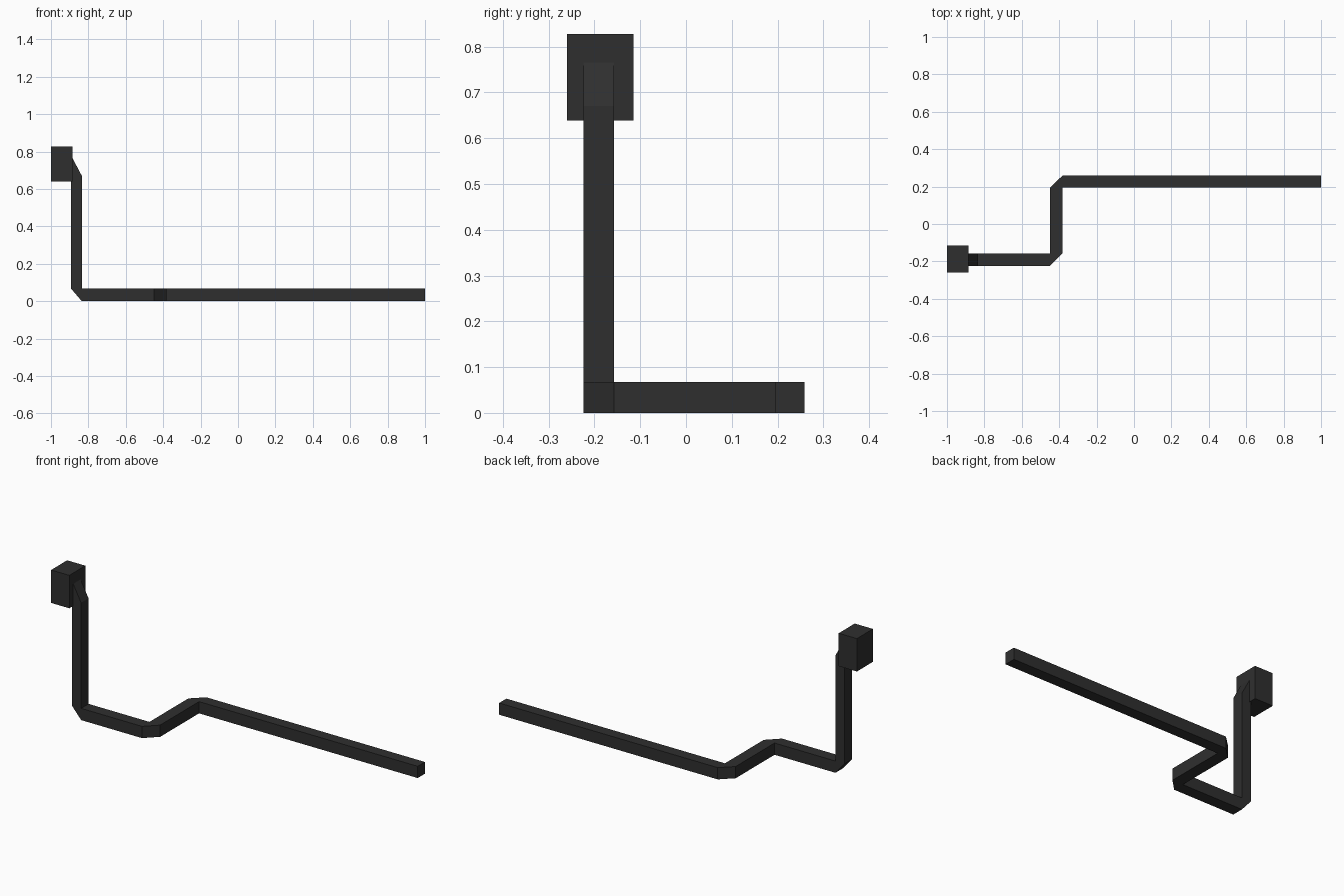
import bpy, bmesh

if "Cube" in bpy.data.objects:
    bpy.data.objects.remove(bpy.data.objects["Cube"])

dark = bpy.data.materials.new("dark grey")
dark.diffuse_color = (0.028, 0.028, 0.028, 1)
dark.use_nodes = True
dark.node_tree.nodes["Principled BSDF"].inputs["Base Color"].default_value = dark.diffuse_color


def finish(name, bm):
    bmesh.ops.remove_doubles(bm, verts=bm.verts, dist=0.0005)
    bmesh.ops.recalc_face_normals(bm, faces=bm.faces)
    mesh = bpy.data.meshes.new(name)
    bm.to_mesh(mesh)
    bm.free()
    mesh.materials.append(dark)
    bpy.context.collection.objects.link(bpy.data.objects.new(name, mesh))


# Section helpers: corners run outer/inner on the front side, then inner/outer on the back side
Y0, Y1 = -0.224, -0.157          # front run
Z0, Z1 = 0.0, 0.067              # floor run
XV0, XV1 = -0.893, -0.835        # upright
XC0, XC1 = -0.45, -0.382         # cross run
YB0, YB1 = 0.194, 0.259          # back run


def across_z(z):
    return [(XV0, Y0, z), (XV1, Y0, z), (XV1, Y1, z), (XV0, Y1, z)]


def across_x(x, y0, y1, z0=Z0, z1=Z1):
    return [(x, y0, z0), (x, y0, z1), (x, y1, z1), (x, y1, z0)]


def across_y(y):
    return [(XC1, y, Z0), (XC1, y, Z1), (XC0, y, Z1), (XC0, y, Z0)]


# Square cable, swept from the plug down and along the floor with chamfered bends
rings = [
    across_x(-0.893, Y0, Y1, 0.67, 0.78),
    across_z(0.67), across_z(Z1),
    across_x(XV1, Y0, Y1), across_x(XC0, Y0, Y1),
    across_y(Y1), across_y(YB0),
    across_x(XC1, YB0, YB1), across_x(1.0, YB0, YB1),
]
bm = bmesh.new()
loops = [[bm.verts.new(p) for p in r] for r in rings]
for a, b in zip(loops, loops[1:]):
    for i in range(4):
        j = (i + 1) % 4
        bm.faces.new((a[i], a[j], b[j], b[i]))
bm.faces.new(loops[0])
bm.faces.new(loops[-1])
finish("cable", bm)

# Plug block at the top of the cable
bm = bmesh.new()
bmesh.ops.create_cube(bm, size=1)
bmesh.ops.scale(bm, vec=(0.115, 0.145, 0.188), verts=bm.verts)
bmesh.ops.translate(bm, vec=(-0.9425, -0.187, 0.733), verts=bm.verts)
finish("plug", bm)
